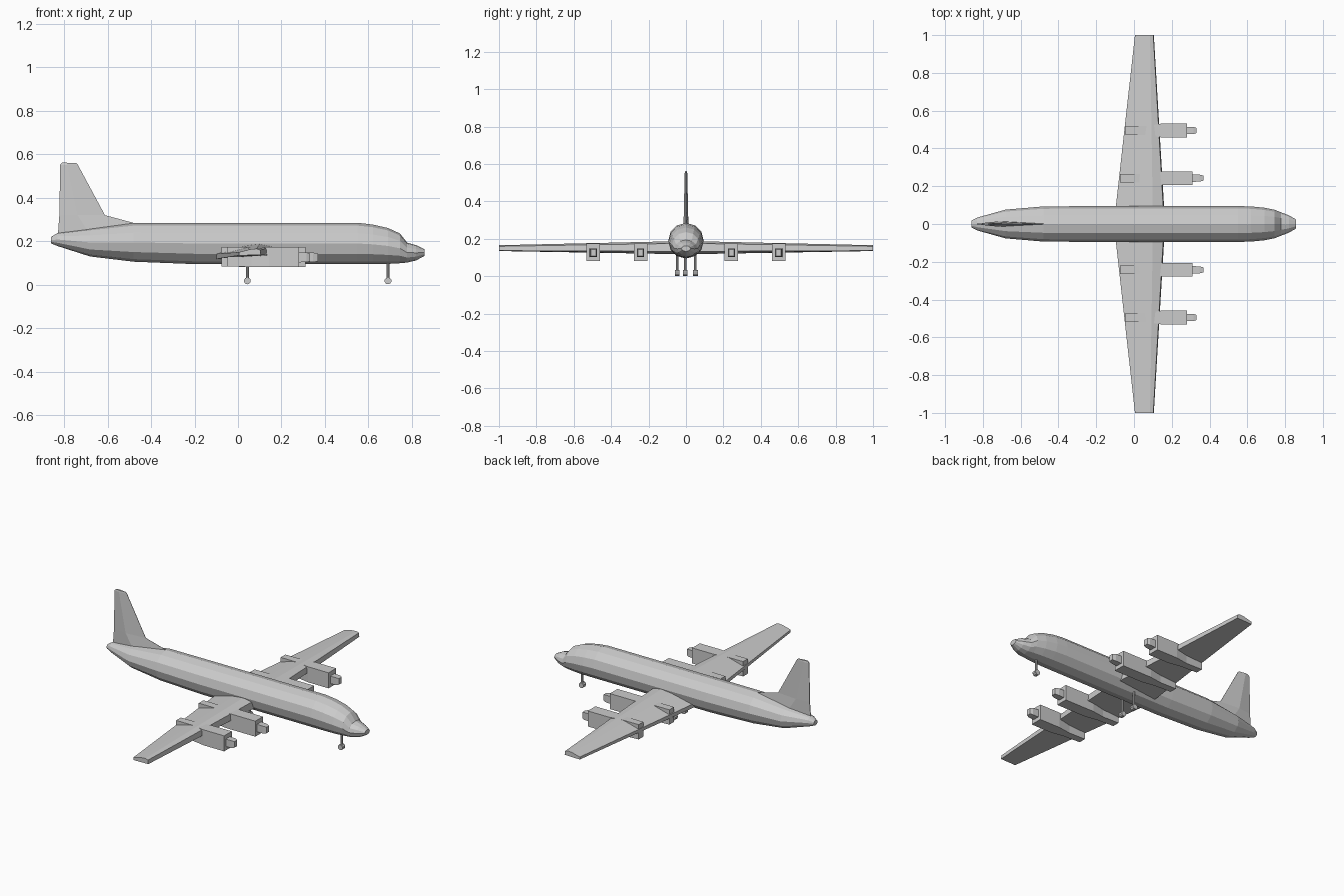
import bpy, bmesh, math
from mathutils import Vector

if "Cube" in bpy.data.objects:
    bpy.data.objects.remove(bpy.data.objects["Cube"])


def loft(name, rings):
    """Skin a list of equal-length point rings and cap both ends."""
    bm = bmesh.new()
    loops = [[bm.verts.new(p) for p in ring] for ring in rings]
    n = len(loops[0])
    for a, b in zip(loops, loops[1:]):
        for i in range(n):
            j = (i + 1) % n
            bm.faces.new((a[i], a[j], b[j], b[i]))
    bm.faces.new(loops[0])
    bm.faces.new(loops[-1])
    bmesh.ops.recalc_face_normals(bm, faces=bm.faces)
    me = bpy.data.meshes.new(name)
    bm.to_mesh(me)
    bm.free()
    ob = bpy.data.objects.new(name, me)
    bpy.context.collection.objects.link(ob)
    return ob


def rect(x, y, half_w, z0, z1):
    return [(x, y - half_w, z0), (x, y + half_w, z0),
            (x, y + half_w, z1), (x, y - half_w, z1)]


def cylinder(name, r, a, b, sides):
    a, b = Vector(a), Vector(b)
    bpy.ops.mesh.primitive_cylinder_add(
        vertices=sides, radius=r, depth=(b - a).length, location=(a + b) / 2,
        rotation=(b - a).to_track_quat('Z', 'Y').to_euler())
    bpy.context.object.name = name


# Fuselage stations: x, half width, bottom z, top z
stations = [
    (-0.86, 0.018, 0.190, 0.220), (-0.83, 0.034, 0.178, 0.238),
    (-0.68, 0.076, 0.130, 0.259), (-0.48, 0.093, 0.106, 0.284),
    (-0.20, 0.095, 0.095, 0.285), (0.55, 0.095, 0.095, 0.285),
    (0.62, 0.093, 0.095, 0.277), (0.69, 0.086, 0.096, 0.261),
    (0.745, 0.075, 0.099, 0.236), (0.778, 0.062, 0.102, 0.194),
    (0.82, 0.046, 0.112, 0.182), (0.858, 0.024, 0.133, 0.163),
]


def fuselage_ring(x, w, z0, z1, sides=12):
    mid, h = (z0 + z1) / 2, (z1 - z0) / 2
    ring = []
    for i in range(sides):
        t = 2 * math.pi * i / sides
        ring.append((x, w * math.sin(t), mid + h * math.cos(t)))
    return ring


loft("fuselage", [fuselage_ring(*s) for s in stations])


# Tail fin with forward fillet: z, trailing x, leading x, half thickness
def fin_ring(z_back, z_front, back, front, t):
    mid, zm = back + 0.4 * (front - back), (z_back * 0.6 + z_front * 0.4)
    return [(back, -0.002, z_back), (mid, -t, zm), (front, -0.001, z_front),
            (front, 0.001, z_front), (mid, t, zm), (back, 0.002, z_back)]


loft("tail_fin", [
    fin_ring(0.21, 0.282, -0.83, -0.47, 0.014),
    fin_ring(0.32, 0.32, -0.822, -0.612, 0.012),
    fin_ring(0.552, 0.552, -0.818, -0.737, 0.007),
    fin_ring(0.562, 0.560, -0.808, -0.745, 0.005),
])

# Wings: blunt leading edge, tilted so the trailing edge sits lower
for side, label in ((-1, "right"), (1, "left")):
    root = [(0.163, 0.133), (0.158, 0.176), (0.10, 0.188), (0.03, 0.179),
            (-0.103, 0.142), (-0.103, 0.118)]
    tip = [(0.105, 0.137), (0.102, 0.160), (0.085, 0.166), (0.055, 0.163),
           (0.005, 0.150), (0.005, 0.135)]
    loft(label + "_wing", [[(x, side * 0.03, z) for x, z in root],
                           [(x, side * 1.0, z) for x, z in tip]])

    # Engine nacelles: y, rear x, front x, spinner tip x
    for place, y, back, front, nose in (("inner", 0.243, -0.075, 0.31, 0.368),
                                        ("outer", 0.495, -0.048, 0.28, 0.332)):
        y *= side
        name = f"{label}_{place}_engine"
        loft(name, [rect(back, y, 0.022, 0.085, 0.174),
                    rect(back + 0.11, y, 0.023, 0.082, 0.174),
                    rect(back + 0.19, y, 0.036, 0.081, 0.174),
                    rect(front, y, 0.036, 0.081, 0.174)])
        loft(name + "_spinner", [rect(front - 0.02, y, 0.020, 0.103, 0.149),
                                 rect(front + 0.036, y, 0.019, 0.104, 0.148),
                                 rect(nose, y, 0.013, 0.108, 0.144)])

# Landing gear: strut plus wheel
for name, x, y in (("nose", 0.69, -0.004), ("left_main", 0.043, 0.05),
                   ("right_main", 0.043, -0.047)):
    cylinder(name + "_strut", 0.007, (x, y, 0.02), (x, y, 0.13), 8)
    cylinder(name + "_wheel", 0.016, (x, y - 0.013, 0.018),
             (x, y + 0.013, 0.018), 10)
